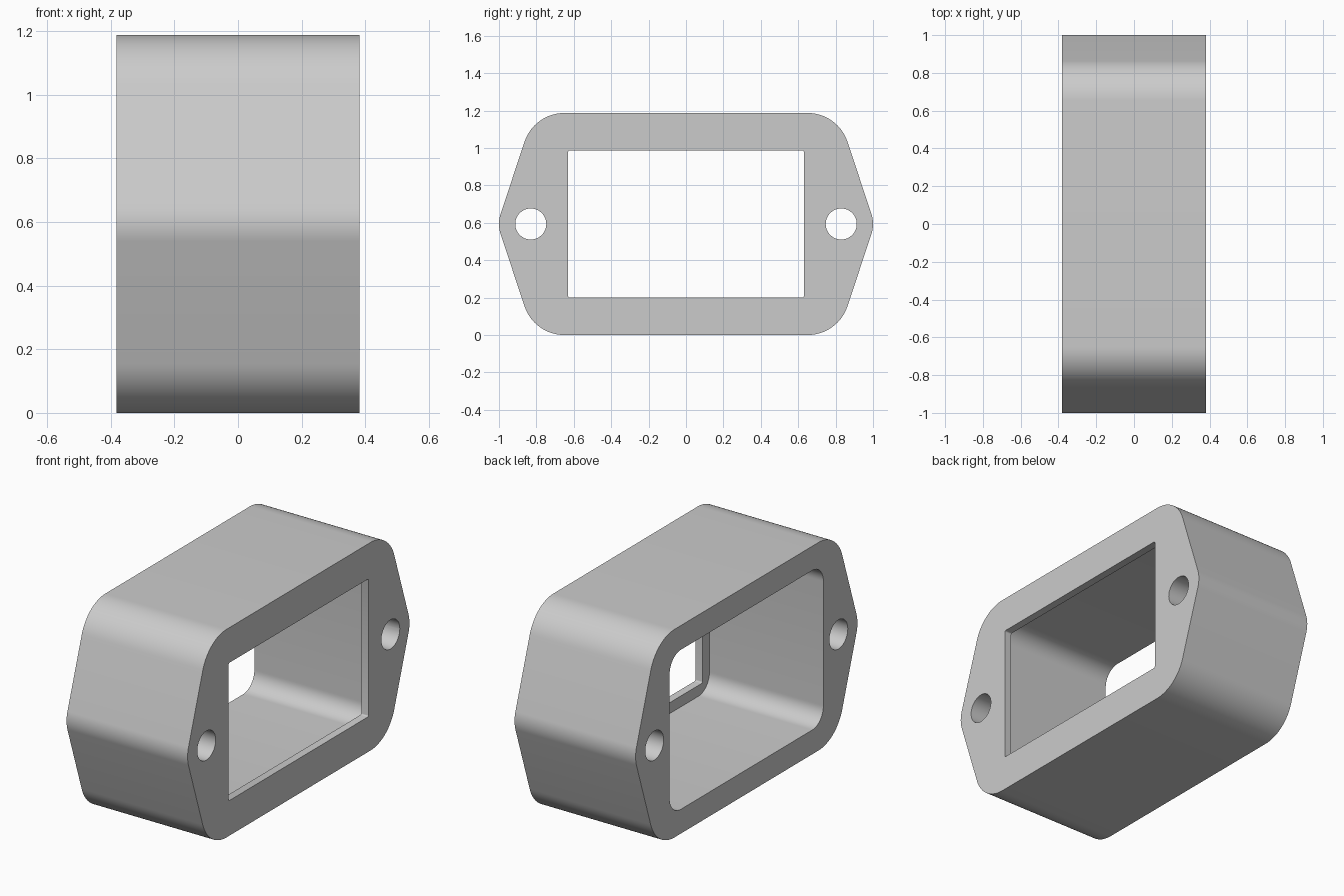
import bpy
import bmesh
from math import cos, sin, radians, atan2, acos, hypot, pi

cube = bpy.data.objects.get("Cube")
if cube:
    bpy.data.objects.remove(cube, do_unlink=True)

HALF_DEPTH = 0.382     # along x
MID_Z = 0.5935         # half of the total height
LIP = 0.045            # thickness of the retaining lip on the +x side
HOLE_Y = 0.83
HOLE_R = 0.083

grey = bpy.data.materials.new("light grey")
grey.use_nodes = True
grey.diffuse_color = (0.6, 0.6, 0.6, 1)
grey.node_tree.nodes["Principled BSDF"].inputs["Base Color"].default_value = (0.6, 0.6, 0.6, 1)


def arc(cy, cz, r, start, end, steps):
    """Points of an arc in the y-z plane, angles in radians."""
    return [(cy + r * cos(start + (end - start) * i / steps),
             cz + r * sin(start + (end - start) * i / steps)) for i in range(steps + 1)]


def rounded_rectangle(half_y, half_z, r, steps):
    points = []
    for k, (sy, sz) in enumerate(((1, 1), (-1, 1), (-1, -1), (1, -1))):
        points += arc(sy * (half_y - r), sz * (half_z - r), r, k * pi / 2, (k + 1) * pi / 2, steps)
    return points


def body_outline():
    """Tangent outline around four corner circles and two tip circles."""
    tip_r, corner_r, corner_y = 0.17, 0.225, 0.65
    corner_z = MID_Z - corner_r
    dy, dz = HOLE_Y - corner_y, -corner_z
    tangent = atan2(dz, dy) + acos((corner_r - tip_r) / hypot(dy, dz))
    right = arc(HOLE_Y, 0, tip_r, -tangent, tangent, 12)
    right += arc(corner_y, corner_z, corner_r, tangent, pi / 2, 16)
    right = arc(corner_y, -corner_z, corner_r, -pi / 2, -tangent, 16) + right
    return right + [(-y, -z) for y, z in right]


def prism(name, outline, x0, x1):
    """Extrude a y-z outline between two x positions."""
    bm = bmesh.new()
    base = bm.faces.new([bm.verts.new((x0, y, z + MID_Z)) for y, z in outline])
    top = bmesh.ops.extrude_face_region(bm, geom=[base])["geom"]
    bmesh.ops.translate(bm, vec=(x1 - x0, 0, 0),
                        verts=[v for v in top if isinstance(v, bmesh.types.BMVert)])
    bmesh.ops.recalc_face_normals(bm, faces=bm.faces)
    mesh = bpy.data.meshes.new(name)
    bm.to_mesh(mesh)
    bm.free()
    mesh.materials.append(grey)
    obj = bpy.data.objects.new(name, mesh)
    bpy.context.collection.objects.link(obj)
    return obj


# Solid housing
housing = prism("housing", body_outline(), -HALF_DEPTH, HALF_DEPTH)

# Rounded cavity, lipped window and two screw holes
out = HALF_DEPTH + 0.1
cutters = [
    prism("cavity_cutter", rounded_rectangle(0.693, 0.455, 0.1, 12), -out, HALF_DEPTH - LIP),
    prism("window_cutter", rounded_rectangle(0.63, 0.393, 0.008, 3), -out + 0.05, out),
]
for side in (-1, 1):
    cutters.append(prism("screw_hole_cutter", arc(side * HOLE_Y, 0, HOLE_R, 0, 2 * pi, 40)[:-1], -out, out))

bpy.context.view_layer.objects.active = housing
for cutter in cutters:
    cutter.hide_render = True
    mod = housing.modifiers.new("cut", "BOOLEAN")
    mod.operation = "DIFFERENCE"
    mod.solver = "EXACT"
    mod.object = cutter
    bpy.ops.object.modifier_apply(modifier=mod.name)
    bpy.data.objects.remove(cutter, do_unlink=True)

# Smooth curved walls, crisp rims
bpy.ops.object.select_all(action="DESELECT")
housing.select_set(True)
bpy.ops.object.shade_smooth_by_angle(angle=radians(32))
